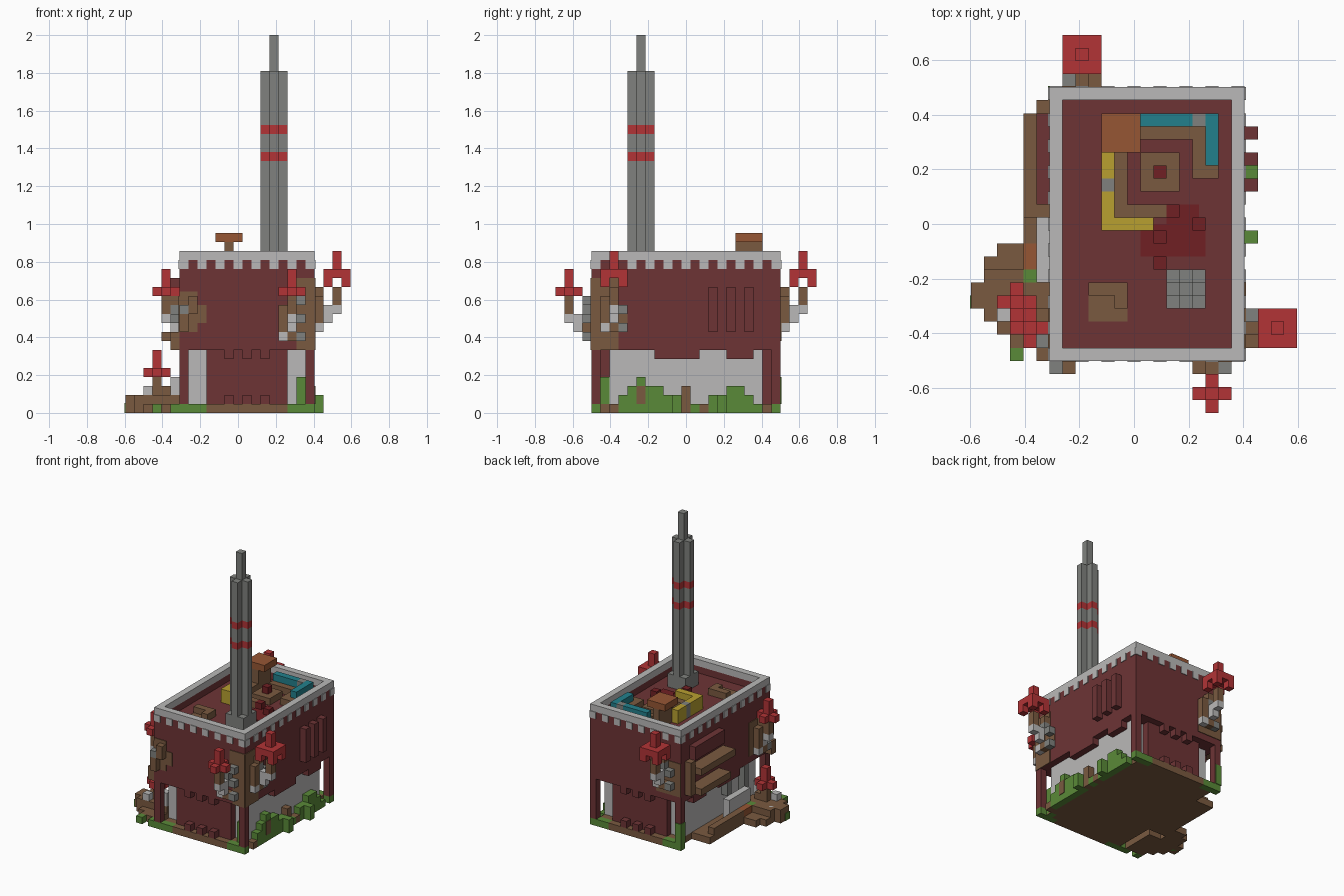
import bpy
import bmesh
from mathutils import Matrix, Vector

if "Cube" in bpy.data.objects:
    bpy.data.objects.remove(bpy.data.objects["Cube"], do_unlink=True)

UNIT = 1 / 21                       # edge of one block
ORIGIN = Vector((12.5, 14.5, 0))    # grid point at the world origin
THIN = 0.1                          # painted plate, in blocks


def colour(name, r, g, b):
    mat = bpy.data.materials.new(name)
    mat.use_nodes = True
    mat.diffuse_color = (r, g, b, 1)
    mat.node_tree.nodes["Principled BSDF"].inputs["Base Color"].default_value = (r, g, b, 1)
    return mat


MAROON = colour("maroon", .155, .034, .036)
WHITE = colour("chalk white", .49, .485, .48)
GREY = colour("stone grey", .216, .222, .21)
GREEN = colour("grass green", .102, .254, .04)
BROWN = colour("earth brown", .195, .102, .051)
ORANGE = colour("orange wood", .305, .093, .034)
RED = colour("bright red", .445, .034, .037)
YELLOW = colour("yellow", .485, .352, .03)
TEAL = colour("teal", .016, .216, .262)
CRIMSON = colour("crimson", .162, .0144, .0176)


def part(name, mat, boxes):
    """One object made of boxes, each given by its low and high grid corner."""
    bm = bmesh.new()
    for low, high in boxes:
        low, high = Vector(low), Vector(high)
        size = (high - low) * UNIT
        centre = ((low + high) / 2 - ORIGIN) * UNIT
        bmesh.ops.create_cube(bm, size=1, matrix=Matrix.Translation(centre) @ Matrix.Diagonal((*size, 1)))
    mesh = bpy.data.meshes.new(name)
    bm.to_mesh(mesh)
    bm.free()
    mesh.materials.append(mat)
    obj = bpy.data.objects.new(name, mesh)
    bpy.context.collection.objects.link(obj)
    return obj


def cell(x, y, z, height=1):
    """A single column of blocks."""
    return (x, y, z), (x + 1, y + 1, z + height)


# Footprint of the building
L, R, F, B = 6, 21, 4, 25
EAVES, FLOOR, TOP = 7, 16, 18

# Ground, recessed lower walls and overhanging upper storey
part("ground_plate", BROWN, [((L + 1, F + 1, 0), (R - 1, B - 1, 1))])
part("lower_walls", WHITE, [((L + 1, F + 2, 1), (R - 1, B - 2, EAVES))])
part("upper_storey", MAROON, [((L, F, EAVES), (R, B, FLOOR))])
part("arcade_panels", MAROON, [((9, y, 1), (18, y + 1, EAVES)) for y in (F + 1, B - 2)])
part("arcade_teeth", MAROON, [cell(x, y, z) for x in (11, 13, 15)
                              for y in (F, B - 1) for z in (1, EAVES - 1)])
part("eave_teeth", MAROON, [((x, y, EAVES - 1), (x + 1, y + n, EAVES))
                            for x in (L, R - 1) for y, n in ((11, 5), (19, 3))])

# Corner posts with grassy feet
corners = [(x, y) for x in (L, R - 1) for y in (F, B - 1)]
part("corner_posts", MAROON, [cell(x, y, 1, EAVES - 1) for x, y in corners])
part("post_feet", GREEN, [cell(x, y, 0) for x, y in corners])
part("mossy_posts", GREEN, [cell(L - THIN, B - 1 + THIN, 1, 3), cell(R - 2, F + 1, 0, 4)])

# Parapet: maroon walls, white coping and alternating white teeth
part("parapet", MAROON, [
    ((L, F, FLOOR), (L + 1, B, TOP - 1)), ((R - 1, F, FLOOR), (R, B, TOP - 1)),
    ((L + 1, F, FLOOR), (R - 1, F + 1, TOP - 1)), ((L + 1, B - 1, FLOOR), (R - 1, B, TOP - 1))])
part("coping", WHITE, [
    ((L, F, TOP - 1), (L + 1, B, TOP)), ((R - 1, F, TOP - 1), (R, B, TOP)),
    ((L + 1, F, TOP - 1), (R - 1, F + 1, TOP)), ((L + 1, B - 1, TOP - 1), (R - 1, B, TOP))])
teeth = [((x, y - THIN, FLOOR), (x + 1, y + THIN, TOP - 1)) for x in range(L, R, 2) for y in (F, B)]
teeth += [((x - THIN, y, FLOOR), (x + THIN, y + 1, TOP - 1)) for y in range(F, B, 2) for x in (L, R)]
part("coping_teeth", WHITE, teeth)

# Raised window strips on the left side
part("window_strips", MAROON, [cell(R, y, 9, 5) for y in (17, 19, 21)])

# Chimney: square foot, cross-shaped shaft, red bands and a thin tip
part("chimney_foot", GREY, [((15, 8, FLOOR), (18, 11, TOP))])


def cross(x, y, low, high):
    return [((x - 1, y, low), (x + 2, y + 1, high)), ((x, y - 1, low), (x + 1, y, high)),
            ((x, y + 1, low), (x + 1, y + 2, high))]


shaft = []
for low, high in ((TOP, 28), (29, 31), (32, 38)):
    shaft += cross(16, 9, low, high)
part("chimney_shaft", GREY, shaft)
part("chimney_bands", RED, cross(16, 9, 28, 29) + cross(16, 9, 31, 32))
part("chimney_tip", GREY, [cell(16, 9, 38, 4)])

# Roof terrace: seats, rugs, tables and the raised orange canopy
part("yellow_bench", YELLOW, [((10, 14, FLOOR), (11, 17, TOP)), ((10, 18, FLOOR), (11, 20, TOP)),
                              ((11, 14, FLOOR), (14, 15, TOP))])
part("teal_bench", TEAL, [((13, 22, FLOOR), (17, 23, TOP)), ((18, 19, FLOOR), (19, 23, TOP))])
part("bench_arms", GREY, [cell(10, 17, FLOOR, 2), cell(17, 22, FLOOR, 2)])
part("bench_seats", BROWN, [((11, 15, FLOOR), (12, 20, FLOOR + 1)), ((12, 15, FLOOR), (15, 16, FLOOR + 1)),
                            ((13, 21, FLOOR), (17, 22, FLOOR + 1)), ((17, 18, FLOOR), (18, 22, FLOOR + 1)),
                            cell(18, 18, FLOOR)])
part("low_table", BROWN, [((13, 17, FLOOR), (16, 20, FLOOR + 1))])
part("table_pot", CRIMSON, [cell(14, 18, FLOOR + 1)])
part("canopy_leg", BROWN, [((11, 20, FLOOR), (12, 23, TOP + 1))])
part("canopy", ORANGE, [((10, 20, TOP + 1), (13, 23, TOP + 2))])
part("crimson_rug", CRIMSON, [((13, 12, FLOOR), (18, 14.5, FLOOR + THIN)),
                              ((15, 14.5, FLOOR), (17.5, 16, FLOOR + THIN))])
part("cushions", CRIMSON, [cell(14, 11, FLOOR), cell(14, 13, FLOOR), cell(15, 15, FLOOR), cell(17, 14, FLOOR)])
part("crate", BROWN, [((9, 7, FLOOR), (12, 10, FLOOR + THIN)), ((9, 9, FLOOR), (12, 10, FLOOR + 1)),
                      cell(11, 8, FLOOR)])

# Brown creeper stains wrapped over the wall corners
stain = []
for low, high in (
        ((18.5, F - THIN, 10), (R, F, 15)), ((19, F - THIN, EAVES), (R, F, 10)),
        ((R, F, EAVES), (R + THIN, 7, 15)), ((R, 7, 10), (R + THIN, 8, 12)),
        ((L, F - THIN, 9), (8, F, 13.5)), ((8, F - THIN, 10), (9, F, 12)),
        ((L - THIN, F, 8), (L, 9, 13)), ((L, B, 8), (10, B + THIN, 13))):
    stain.append((low, high))
part("creeper_stains", BROWN, stain)


def vine(name, face, out, base, reach, wide):
    """Stem, stones and red blossom growing outward from a wall cell."""
    out = Vector(out)
    side = Vector((-out.y, out.x, 0))

    def at(o, s, z, height=1):
        p = Vector(face) + out * o + side * s
        return cell(p.x, p.y, base + z, height)

    part(name + "_stem", BROWN, [at(reach, 0, -2, 2), at(0, 0, -5), at(0, 0, -1), at(0, -1, -4, 3)])
    part(name + "_white_stones", WHITE, [at(reach, 0, -3), at(reach - 1, 0, -4, 2), at(0, -1, -5)])
    part(name + "_grey_stones", GREY, [at(0, 1, -3), at(0, 0, -2), at(0, 1, -5)])
    heart = Vector(face) + out * reach
    x, y = heart.x, heart.y
    if wide:
        petals = [((x - 1, y - 1, base + 1), (x + 2, y + 2, base + 2)), cell(x, y, base + 2, 2)]
        petals += [cell(x + i, y + j, base) for i in (-1, 1) for j in (-1, 1)]
    else:
        petals = cross(x, y, base, base + 1) + [cell(x, y, base + 1, 2)]
    part(name + "_blossom", RED, petals)


vine("left_vine", (R, 6, 0), (1, 0, 0), 14, 2, True)
vine("back_vine", (8, B, 0), (0, 1, 0), 14, 2, True)
vine("front_vine", (18, F - 1, 0), (0, -1, 0), 13, 2, False)
vine("right_vine", (L - 1, 6, 0), (-1, 0, 0), 13, 1, False)
part("corner_creeper", BROWN, [cell(L, F - 1, 9, 2), cell(L + 1, F - 1, 11, 2), cell(L - 1, F, 7, 2)])
part("corner_stones", GREY, [cell(L, F - 1, 11), cell(R - 2, F - 1, 12)])

# Right side: awning, plank shelves, pen and walkway
part("awning", MAROON, [((L - 1, 16, 13), (L, 23, 15))])
part("plank_shelves", BROWN, [((L - 2, 15, 11), (L, 23, 12)), ((L - 2, 16, 8), (L, 23, 9)),
                              ((L - 1, 23, 8), (L, 24, 13))])
part("walkway", BROWN, [((L - 2, 11, 0), (L + 1, 21, 1)), ((L - 2, 13, 1), (L - 1, 20, 2))])
part("walkway_step", ORANGE, [((L - 2, 11, 1), (L - 1, 13, 2))])
part("pen_wall", WHITE, [((L - 1, 10, 1), (L, 15, 4))])
part("pen_pillar", GREY, [cell(L, 13, 4, 3), cell(L, 9, 1, 6)])

# Flower mound: rows of earth with grassy edges
mound = []
for y, start in zip(range(5, 13), (3, 2, 1, 0, 0, 1, 1, 2)):
    mound.append(((start, y, 0), (L if y < 10 else L - 2, y + 1, 1 + (6 < y < 11))))
part("mound", BROWN, mound)
part("mound_grass", GREEN, [((-THIN, 8, 0), (1, 9, 1 + THIN)), cell(4, 10, 1), cell(3, 4, 0), cell(5, 4, 0)])
part("mound_stones", WHITE, [cell(2, 7, 2), cell(5, 7, 2, 2), cell(1, 9, 1)])
part("mound_stem", BROWN, [cell(3, 8, 2, 2), cell(4, 8, 2)])
part("mound_blossom", RED, cross(3, 8, 4, 5) + [cell(3, 8, 5, 2)])

# Grass tufts along the left side
tufts = zip(range(7, 23), (2, 3, 4, 3, 3, 2, 2, 0, 1, 0, 2, 2, 3, 3, 2, 1))
part("grass_tufts", GREEN, [cell(R - 1, y, 0, h) for y, h in tufts if h]
     + [cell(R, y, 0, 2) for y in (13, 18)])
part("bare_earth", BROWN, [cell(R - 1, 14, 0, 3), cell(R - 1, 16, 0), cell(R - 1, 6, 0),
                           cell(R - 1 + THIN, 9, 1, 2)])
part("edge_grass", GREEN, [cell(x, y, 0) for x in (7, 8, 18, 19) for y in (F, B - 1)])
part("edge_earth", BROWN, [((9, y, 0), (18, y + 1, 1)) for y in (F, B - 1)])
